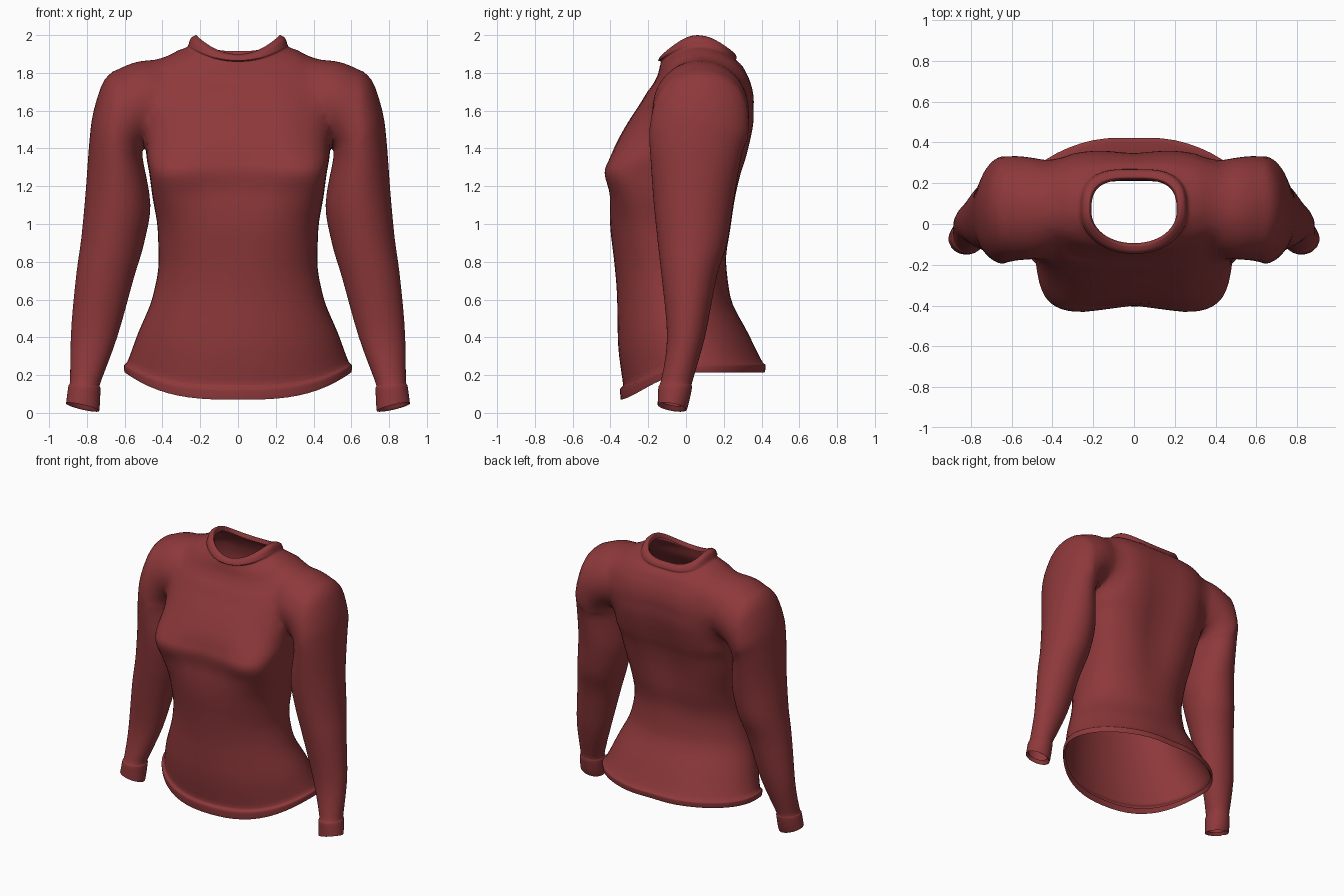
import bpy, bmesh, math
from mathutils import Vector

if "Cube" in bpy.data.objects:
    bpy.data.objects.remove(bpy.data.objects["Cube"])

N = 56      # points around each ring
SUB = 4     # interpolated rings between profile rings

red = bpy.data.materials.new("dark red cloth")
red.diffuse_color = (0.27, 0.04, 0.043, 1)
red.use_nodes = True
red.node_tree.nodes["Principled BSDF"].inputs["Base Color"].default_value = red.diffuse_color


def smooth_rows(rows):
    """Monotone cubic interpolation between profile rows (no overshoot)."""
    def slope(i, k):
        if i in (0, len(rows) - 1):
            j = max(i, 1)
            return rows[j][k] - rows[j - 1][k]
        a, b = rows[i][k] - rows[i - 1][k], rows[i + 1][k] - rows[i][k]
        return 2 * a * b / (a + b) if a * b > 0 else 0
    out = []
    for i in range(len(rows) - 1):
        for s in range(SUB):
            t = s / SUB
            h = t * t * (3 - 2 * t)
            out.append([(1 - h) * rows[i][k] + h * rows[i + 1][k]
                        + t * (1 - t) ** 2 * slope(i, k) - t * t * (1 - t) * slope(i + 1, k)
                        for k in range(len(rows[i]))])
    return out + [list(rows[-1])]


def spow(v, p):
    return math.copysign(abs(v) ** p, v)


def bell(z, mid, width):
    return math.exp(-((z - mid) / width) ** 2)


def torso_ring(r):
    """Superellipse ring; squareness, grooves and dips follow from its height."""
    hw, yf, yb, z0 = r
    neck = max(0, (z0 - 1.7) / .3)
    hem = max(0, 1 - (z0 - .215) / .4) ** 1.5
    n_base = 2 + 1.1 * bell(z0, 1.3, .4)
    n_front = n_base + 1.5 * bell(z0, 1.25, .15) + .5 * bell(z0, 1.65, .15)
    n_back = n_base + .6 * bell(z0, 1.68, .2) + .9 * neck
    pts = []
    for i in range(N):
        a = 2 * math.pi * i / N
        n = n_front if math.sin(a) < 0 else n_back
        c, s = spow(math.cos(a), 2 / n), spow(math.sin(a), 2 / n)
        x, y = hw * c, (yf + yb) / 2 + (yb - yf) / 2 * s
        if s < 0:
            y += .045 * bell(z0, 1.27, .11) * bell(x, 0, .2)     # between the breasts
            z = z0 - .1 * neck * s * s - .145 * hem * (1 - (1 - min(1, s * s)) ** 1.5)
        else:
            y -= .035 * bell(z0, 1.33, .4) * bell(x, 0, .12)     # spine
            y -= .015 * hem * bell(x, 0, .12)
            z = z0 - .085 * neck * s * s
        pts.append(Vector((x, y, z)))
    return pts


def sleeve_ring(r, side):
    xi, zi, xo, zo, yf, yb = r
    tilt = .02 * max(0, 1 - zo / .15)
    pts = []
    for i in range(N):
        a = 2 * math.pi * i / N
        c, s = math.cos(a), math.sin(a)
        pts.append(Vector((side * ((xi + xo) / 2 + (xo - xi) / 2 * c),
                           (yf + yb) / 2 + (yb - yf) / 2 * s,
                           (zi + zo) / 2 + (zo - zi) / 2 * c - tilt * s)))
    return pts


caps = []   # centre points of the caps that are opened again after joining


def loft(name, rings):
    """Skin the rings into a closed solid with fan caps."""
    bm = bmesh.new()
    loops = [[bm.verts.new(p) for p in ring] for ring in rings]
    for a, b in zip(loops, loops[1:]):
        for i in range(N):
            j = (i + 1) % N
            bm.faces.new((a[i], a[j], b[j], b[i]))
    for lp in (loops[0], loops[-1]):
        mid = sum((v.co for v in lp), Vector()) / N
        caps.append(mid)
        m = bm.verts.new(mid)
        for i in range(N):
            bm.faces.new((lp[i], lp[(i + 1) % N], m))
    bmesh.ops.recalc_face_normals(bm, faces=bm.faces)
    me = bpy.data.meshes.new(name)
    bm.to_mesh(me)
    bm.free()
    me.materials.append(red)
    ob = bpy.data.objects.new(name, me)
    bpy.context.collection.objects.link(ob)
    return ob


# Hem and collar bands: (radial offset, height) around a base ellipse
hem = [(.6 + d, -.345 - d, .43 + d, z)
       for d, z in ((-.016, .24), (0, .215), (.004, .25), (-.012, .267))]
collar = [(.245 + d, -.13 - d, .255 + d, z)
          for d, z in ((.017, 1.95), (.004, 1.985), (-.024, 2.0), (-.036, 1.965))]

# Torso: half width, front y, back y, height
body = [
    (.530, -.360, .335, .42),
    (.450, -.365, .235, .62),
    (.420, -.380, .218, .80),    # waist
    (.425, -.400, .245, .97),
    (.452, -.410, .270, 1.14),
    (.470, -.445, .300, 1.27),   # bust
    (.485, -.410, .328, 1.36),
    (.500, -.300, .365, 1.55),
    (.510, -.235, .365, 1.65),
    (.510, -.175, .348, 1.76),
    (.470, -.150, .325, 1.835),
    (.385, -.140, .300, 1.893),  # shoulder slope
    (.268, -.133, .268, 1.938),
]
sweater = loft("sweater", [torso_ring(r) for r in smooth_rows(hem + body + collar)])

# Sleeve: inner x, z, outer x, z, front y, back y
arm = [
    (.752, .04, .890, .07, -.135, -.012),    # cuff
    (.735, .01, .910, .05, -.150, .003),
    (.728, .13, .897, .145, -.146, .032),
    (.733, .145, .890, .157, -.138, .030),
    (.640, .40, .885, .40, -.100, .100),
    (.550, .72, .855, .74, -.130, .165),
    (.497, .90, .830, .92, -.150, .220),     # elbow
    (.464, 1.1, .808, 1.15, -.172, .253),
    (.505, 1.35, .788, 1.42, -.190, .300),
    (.505, 1.385, .774, 1.55, -.195, .330),
    (.475, 1.41, .705, 1.765, -.185, .340),  # shoulder
    (.450, 1.415, .615, 1.835, -.180, .335),
    (.420, 1.42, .51, 1.872, -.175, .325),
    (.350, 1.42, .40, 1.870, -.150, .300),   # inside the torso
]
for side, word in ((1, "left"), (-1, "right")):
    sleeve = loft(word + "_sleeve", [sleeve_ring(r, side) for r in smooth_rows(arm)])
    mod = sweater.modifiers.new("join " + word, 'BOOLEAN')
    mod.operation, mod.solver, mod.object = 'UNION', 'EXACT', sleeve
    bpy.context.view_layer.objects.active = sweater
    bpy.ops.object.modifier_apply(modifier=mod.name)
    bpy.data.objects.remove(sleeve)

# Open neck, hem and cuffs, then soften the armhole seams
bm = bmesh.new()
bm.from_mesh(sweater.data)
ends = [v for v in bm.verts if any((v.co - c).length < 1e-3 for c in caps)]
bmesh.ops.delete(bm, geom=ends, context='VERTS')
bmesh.ops.remove_doubles(bm, verts=bm.verts, dist=0.003)
seam = [v for v in bm.verts if .33 < abs(v.co.x) < .64 and v.co.z > 1.4]
for _ in range(14):
    bmesh.ops.smooth_vert(bm, verts=seam, factor=0.5, use_axis_x=True, use_axis_y=True, use_axis_z=True)
bm.to_mesh(sweater.data)
bm.free()

bpy.ops.object.select_all(action='DESELECT')
sweater.select_set(True)
bpy.context.view_layer.objects.active = sweater
bpy.ops.object.shade_smooth_by_angle(angle=math.radians(60))
